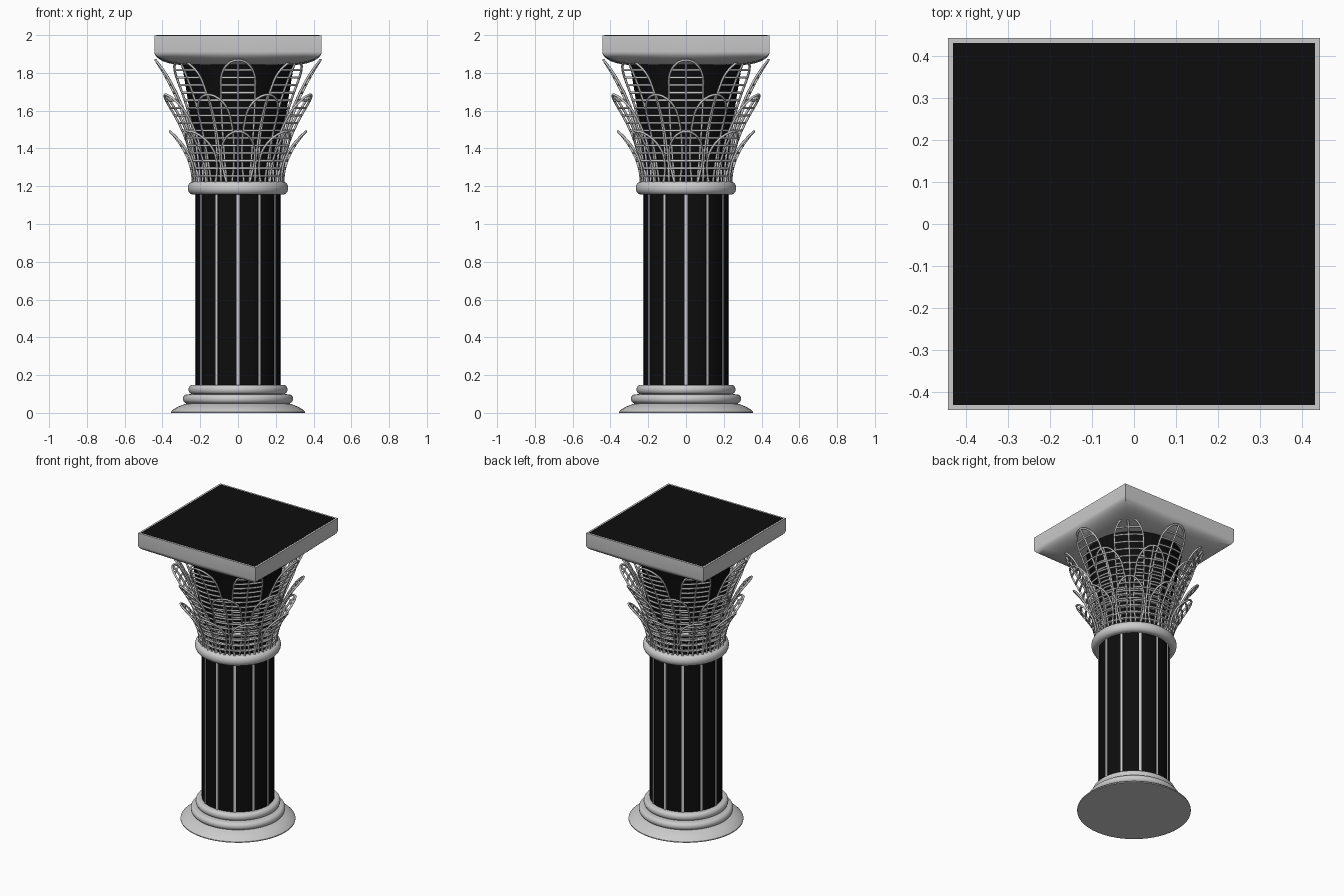
import bpy, bmesh
from math import sin, cos, pi, sqrt

if "Cube" in bpy.data.objects:
    bpy.data.objects.remove(bpy.data.objects["Cube"])

black = bpy.data.materials.new("black")
black.diffuse_color = (0.004, 0.004, 0.004, 1)
black.use_nodes = True
black.node_tree.nodes["Principled BSDF"].inputs["Base Color"].default_value = black.diffuse_color


def finish(name, bm, mat=None, angle=35):
    bmesh.ops.recalc_face_normals(bm, faces=bm.faces)
    me = bpy.data.meshes.new(name)
    bm.to_mesh(me)
    bm.free()
    ob = bpy.data.objects.new(name, me)
    bpy.context.collection.objects.link(ob)
    if mat:
        me.materials.append(mat)
    bpy.ops.object.select_all(action='DESELECT')
    ob.select_set(True)
    bpy.context.view_layer.objects.active = ob
    bpy.ops.object.shade_smooth_by_angle(angle=angle * pi / 180)
    return ob


def loft(name, rings, mat=None):
    """Skin a list of closed rings of points and cap both ends."""
    bm = bmesh.new()
    vs = [[bm.verts.new(p) for p in ring] for ring in rings]
    n = len(vs[0])
    for a, b in zip(vs, vs[1:]):
        for i in range(n):
            j = (i + 1) % n
            bm.faces.new((a[i], a[j], b[j], b[i]))
    bm.faces.new(vs[0])
    bm.faces.new(vs[-1])
    return finish(name, bm, mat)


def lathe(name, profile, mat=None, n=64):
    return loft(name, [[(r * cos(2 * pi * i / n), r * sin(2 * pi * i / n), z)
                        for i in range(n)] for r, z in profile], mat)


def bulge(r, z0, z1, depth, n=10):
    """Half-round moulding profile between two heights."""
    return [(r - depth + depth * sin(pi * k / n),
             (z0 + z1) / 2 - (z1 - z0) / 2 * cos(pi * k / n)) for k in range(n + 1)]


# Moulded base, shaft, collar and bell
lathe("base", [(0.355, 0), (0.355, 0.006), (0.34, 0.02), (0.315, 0.034), (0.285, 0.046)]
      + bulge(0.292, 0.05, 0.098, 0.022) + bulge(0.262, 0.1, 0.148, 0.02))
lathe("shaft", [(0.223, 0.13), (0.223, 1.17)], black)
lathe("collar", bulge(0.266, 1.155, 1.225, 0.03))
BELL_Z, BELL_TOP = 1.2, 1.86
lathe("bell", [(0.223 + 0.077 * (k / 12) ** 1.6, BELL_Z + (BELL_TOP - BELL_Z) * k / 12)
               for k in range(13)], black)

# Thin fillets running up the shaft
bm = bmesh.new()
for k in range(12):
    a = k * pi / 6
    u, t = (cos(a), sin(a)), (-sin(a), cos(a))
    ring = []
    for z in (0.14, 1.16):
        ring.append([bm.verts.new((u[0] * r + t[0] * w, u[1] * r + t[1] * w, z))
                     for r, w in ((0.215, -0.007), (0.227, -0.007), (0.227, 0.007), (0.215, 0.007))])
    for i in range(4):
        j = (i + 1) % 4
        bm.faces.new((ring[0][i], ring[0][j], ring[1][j], ring[1][i]))
    bm.faces.new(ring[0])
    bm.faces.new(ring[1])
finish("shaft_fillets", bm)


# Abacus: round underside swelling into a square slab
def blend_ring(s, z, n=64):
    pts = []
    for i in range(n):
        c, d = cos(2 * pi * i / n), sin(2 * pi * i / n)
        r = 0.29 * (1 - s) + s * 0.443 / max(abs(c), abs(d))
        pts.append((r * c, r * d, z))
    return pts


under = [blend_ring(sin(k * pi / 20), 1.842 + 0.07 * (1 - cos(k * pi / 20))) for k in range(11)]
loft("abacus", under + [blend_ring(1, 1.999)])
h = 0.431
loft("abacus_top_panel", [[(-h, -h, z), (h, -h, z), (h, h, z), (-h, h, z)] for z in (1.99, 2.0)], black)


# Openwork leaves: arched outline, midrib and rungs as thin wires
def leaf_row(name, count, offset, z1, r0, r1, base_w, max_w, wire):
    z0 = 1.215
    height = z1 - z0
    tc = 1 - 0.11 / height
    cu = bpy.data.curves.new(name, 'CURVE')
    cu.dimensions = '3D'
    cu.bevel_depth = wire
    cu.bevel_resolution = 1
    cu.use_fill_caps = True

    def width(t):
        w = base_w + (max_w - base_w) * sin(pi / 2 * min(t / tc, 1))
        return w * sqrt(max(0, 1 - ((t - tc) / (1 - tc)) ** 2)) if t > tc else w

    def wire_path(pts, ang):
        sp = cu.splines.new('POLY')
        sp.points.add(len(pts) - 1)
        for p, (w, t) in zip(sp.points, pts):
            r = r0 + (r1 - r0) * t ** 2.1
            a = ang + w / r
            p.co = (r * cos(a), r * sin(a), z0 + height * t, 1)

    side = [tc * k / 8 for k in range(8)] + [tc + (1 - tc) * sin(k * pi / 16) for k in range(9)]
    outline = [(-width(t), t) for t in side] + [(width(t), t) for t in reversed(side[:-1])]
    rungs = int((height - 0.02) / 0.04)
    for k in range(count):
        ang = 2 * pi * (k + offset) / count
        wire_path(outline, ang)
        wire_path([(0, t / 10) for t in range(11)], ang)
        for j in range(1, rungs + 1):
            t = j * 0.04 / height
            w = width(t)
            wire_path([(w * s / 2, t) for s in (-2, -1, 0, 1, 2)], ang)
    ob = bpy.data.objects.new(name, cu)
    bpy.context.collection.objects.link(ob)


leaf_row("upper_leaves", 8, 0, 1.868, 0.232, 0.437, 0.06, 0.092, 0.0065)
leaf_row("middle_leaves", 8, 0.5, 1.685, 0.236, 0.415, 0.06, 0.09, 0.0065)
leaf_row("lower_leaves", 8, 0, 1.49, 0.24, 0.36, 0.06, 0.09, 0.0065)
